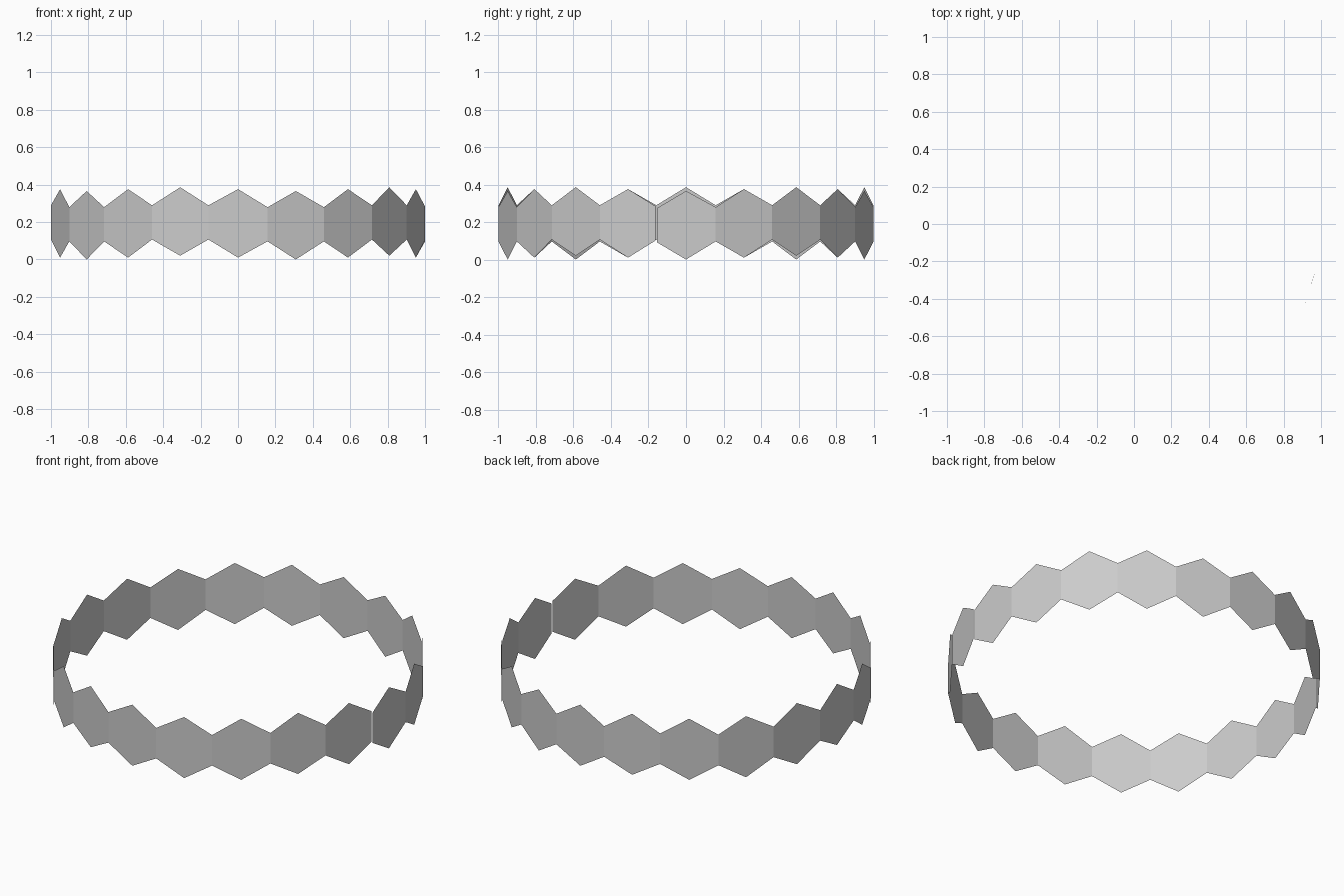
import bpy
import bmesh
from math import sin, cos, pi, sqrt

if "Cube" in bpy.data.objects:
    bpy.data.objects.remove(bpy.data.objects["Cube"])

N = 20                           # hexagons around the band
STEP = 2 * pi / N
APOTHEM = 1.0
R = APOTHEM / cos(STEP / 2)      # radius of the shared upright edges
SIDE = 2 * R * sin(STEP / 2) / sqrt(3)
MID, WAVE = SIDE + 0.01, 0.01    # centre height and slight up/down wave
GAP = 0.004                      # half-width of the open seam, in radians

bm = bmesh.new()


def lift(i):
    return MID - WAVE * sin((i + 1) * pi / 2)


def edge_pair(i):
    """Upright edge before hexagon i; the first and last stay open as a seam."""
    a = (i - 0.5) * STEP
    a += GAP if i == 0 else -GAP if i == N else 0
    if i in (0, N):
        z = lift(min(i, N - 1))
    else:
        z = (lift(i - 1) + lift(i)) / 2
    return [bm.verts.new((R * cos(a), R * sin(a), z + s * SIDE / 2)) for s in (-1, 1)]


# Strip of flat hexagons bent into a ring
edges = [edge_pair(i) for i in range(N + 1)]
for i in range(N):
    x, y = APOTHEM * cos(i * STEP), APOTHEM * sin(i * STEP)
    bottom = bm.verts.new((x, y, lift(i) - SIDE))
    top = bm.verts.new((x, y, lift(i) + SIDE))
    (l0, l1), (r0, r1) = edges[i], edges[i + 1]
    bm.faces.new((bottom, r0, r1, top, l1, l0))

mesh = bpy.data.meshes.new("hexagon_band")
bm.to_mesh(mesh)
bm.free()
band = bpy.data.objects.new("hexagon_band", mesh)
bpy.context.collection.objects.link(band)
